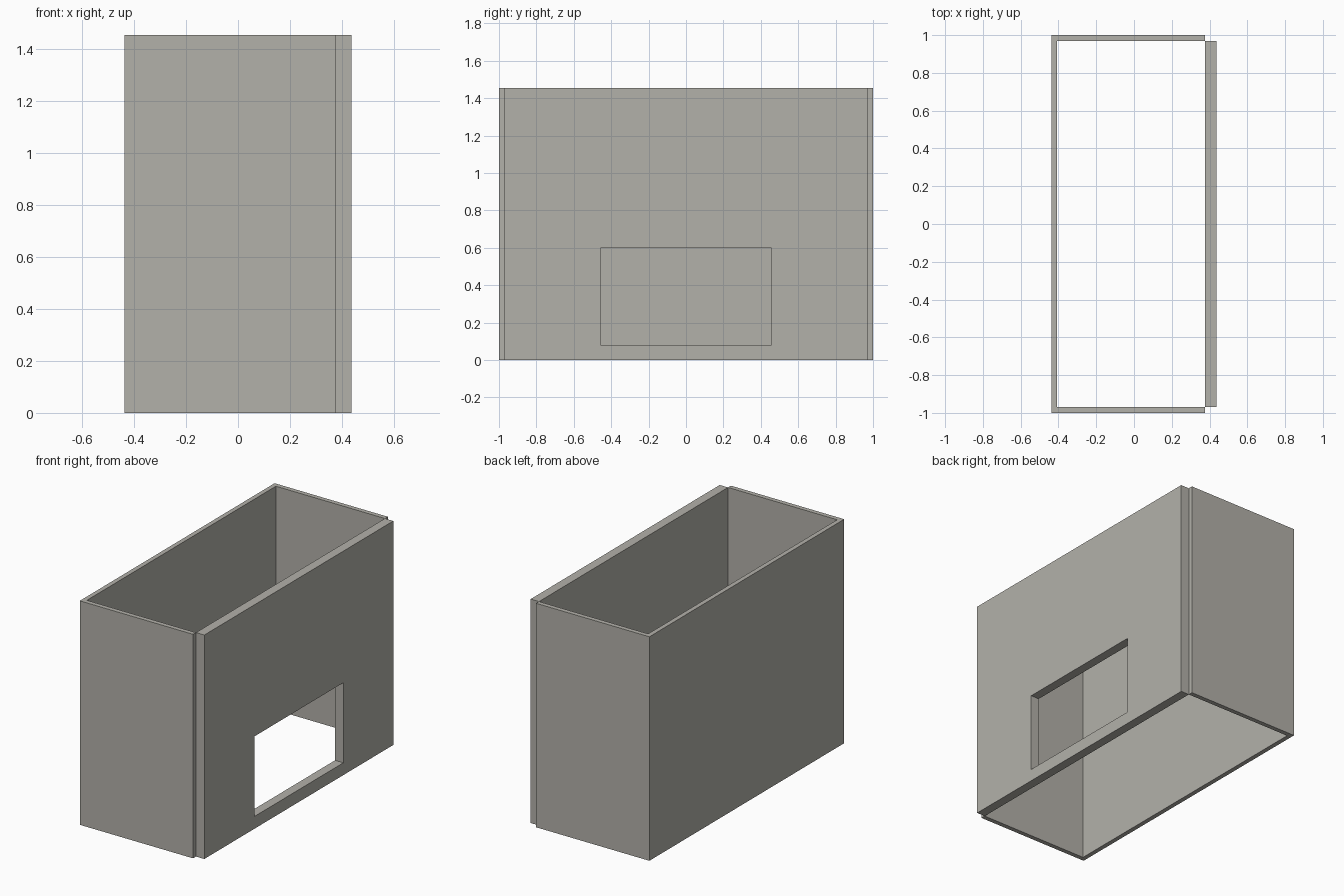
import bpy, bmesh
from mathutils import Vector

cube = bpy.data.objects.get("Cube")
if cube:
    bpy.data.objects.remove(cube, do_unlink=True)

HALF_X, HALF_Y, HEIGHT = 0.437, 1.0, 1.455
WALL, PANEL = 0.03, 0.06
SEAM = HALF_X - PANEL          # where the shell meets the panel

paint = bpy.data.materials.new("warm_grey")
paint.use_nodes = True
colour = (0.45, 0.44, 0.40, 1)
paint.diffuse_color = colour
paint.node_tree.nodes["Principled BSDF"].inputs["Base Color"].default_value = colour


def solid(name, quads, push):
    """Extrude a sheet of quads into a closed solid."""
    bm = bmesh.new()
    for quad in quads:
        bm.faces.new([bm.verts.new(p) for p in quad])
    bmesh.ops.remove_doubles(bm, verts=bm.verts, dist=1e-5)
    sheet = bmesh.ops.extrude_face_region(bm, geom=bm.faces[:], use_keep_orig=True)
    moved = [v for v in sheet["geom"] if isinstance(v, bmesh.types.BMVert)]
    bmesh.ops.translate(bm, verts=moved, vec=Vector(push))
    bmesh.ops.recalc_face_normals(bm, faces=bm.faces)
    mesh = bpy.data.meshes.new(name)
    bm.to_mesh(mesh)
    bm.free()
    mesh.materials.append(paint)
    obj = bpy.data.objects.new(name, mesh)
    bpy.context.collection.objects.link(obj)
    return obj


def strips(outer, inner, closed):
    """Quads between two matching outlines."""
    n = len(outer)
    return [(outer[i], outer[(i + 1) % n], inner[(i + 1) % n], inner[i])
            for i in range(n if closed else n - 1)]


# Three-sided shell, open at the top and bottom
def u_path(x, y):
    return [(SEAM, -y, 0), (x, -y, 0), (x, y, 0), (SEAM, y, 0)]

solid("three_sided_shell",
      strips(u_path(-HALF_X, HALF_Y), u_path(-HALF_X + WALL, HALF_Y - WALL), False),
      (0, 0, HEIGHT))


# Thick side panel with a rectangular opening
def rectangle(y, low, high):
    return [(SEAM, -y, low), (SEAM, y, low), (SEAM, y, high), (SEAM, -y, high)]

solid("panel_with_opening",
      strips(rectangle(HALF_Y - WALL, 0, HEIGHT), rectangle(0.457, 0.08, 0.6), True),
      (PANEL, 0, 0))
